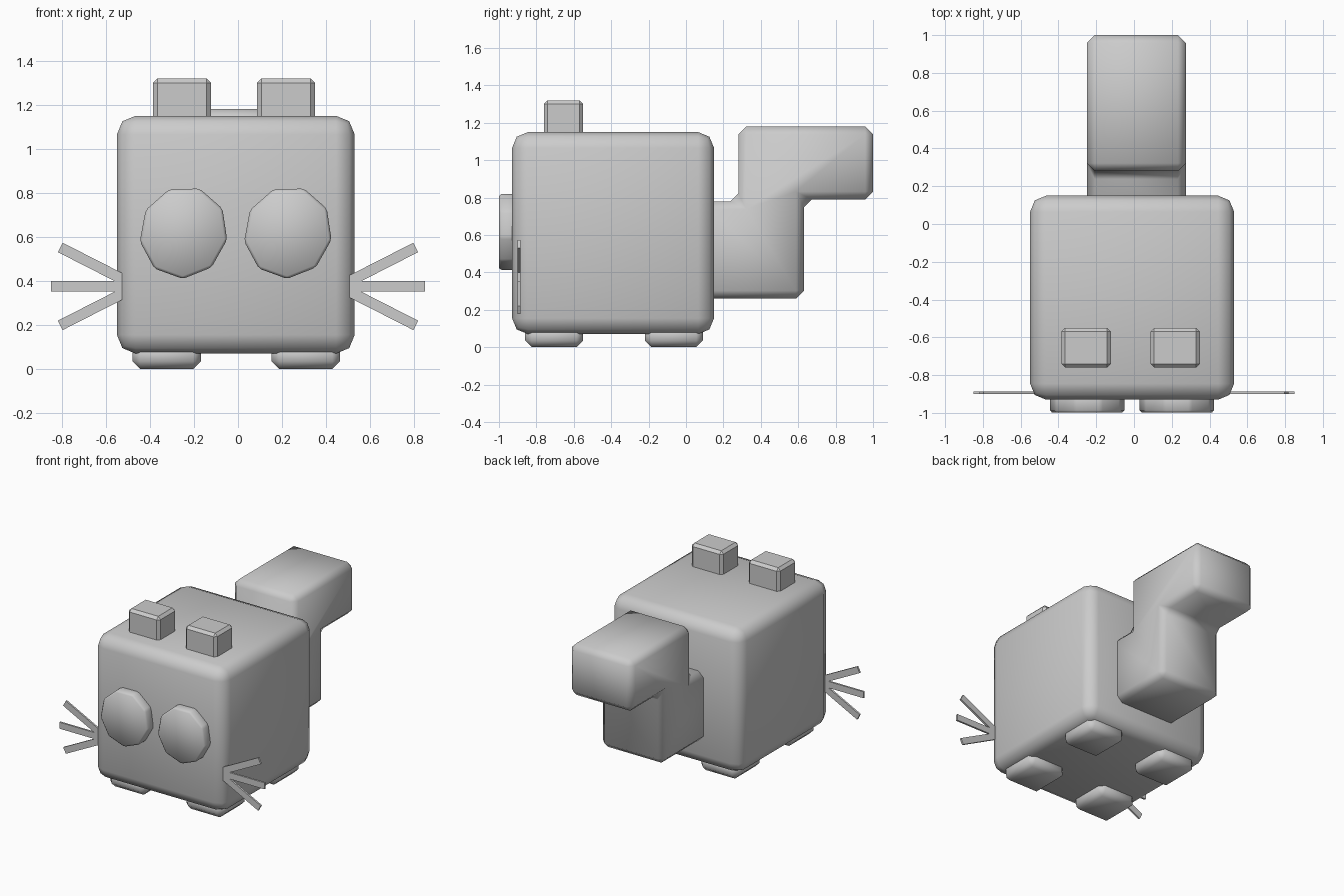
import bpy, bmesh, math
from mathutils import Matrix, Vector

cube = bpy.data.objects.get("Cube")
if cube:
    bpy.data.objects.remove(cube, do_unlink=True)

GREY = (0.6, 0.6, 0.6, 1)
mat = bpy.data.materials.new("plain grey")
mat.use_nodes = True
mat.diffuse_color = GREY
mat.node_tree.nodes["Principled BSDF"].inputs["Base Color"].default_value = GREY


def finish(name, bm, bevel=0, segments=1, smooth=True):
    """Bevel all edges, then turn the bmesh into a named object."""
    if bevel:
        bmesh.ops.bevel(bm, geom=bm.edges[:], offset=bevel, segments=segments,
                        profile=0.5, affect='EDGES')
    bmesh.ops.recalc_face_normals(bm, faces=bm.faces[:])
    for face in bm.faces:
        face.smooth = smooth
    mesh = bpy.data.meshes.new(name)
    bm.to_mesh(mesh)
    bm.free()
    mesh.materials.append(mat)
    obj = bpy.data.objects.new(name, mesh)
    bpy.context.collection.objects.link(obj)
    return obj


def box(name, low, high, turn=None, **options):
    """Box between two corners, optionally turned about its centre."""
    low, high = Vector(low), Vector(high)
    bm = bmesh.new()
    bmesh.ops.create_cube(bm, size=1)
    bmesh.ops.transform(bm, verts=bm.verts[:], matrix=Matrix.LocRotScale(
        (low + high) / 2, turn, high - low))
    return finish(name, bm, **options)


# Body
box("body", (-0.55, -0.93, 0.07), (0.53, 0.15, 1.15), bevel=0.085, segments=2)

# Tail: stepped profile extruded sideways
bm = bmesh.new()
outline = [(0.08, 0.26), (0.63, 0.26), (0.63, 0.79), (1, 0.79),
           (1, 1.18), (0.28, 1.18), (0.28, 0.78), (0.08, 0.78)]
profile = bm.faces.new([bm.verts.new((-0.25, y, z)) for y, z in outline])
side = bmesh.ops.extrude_face_region(bm, geom=[profile])["geom"]
bmesh.ops.translate(bm, vec=(0.525, 0, 0),
                    verts=[v for v in side if isinstance(v, bmesh.types.BMVert)])
finish("tail", bm, bevel=0.042)

for label, s in (("right", -1), ("left", 1)):
    # Ears
    x = -0.018 + s * 0.236
    box(label + "_ear", (x - 0.131, -0.76, 1.1), (x + 0.131, -0.55, 1.32),
        bevel=0.02, smooth=False)

    # Eyes: nine-sided discs with a corner pointing down
    x = -0.01 + s * 0.237
    bm = bmesh.new()
    bmesh.ops.create_cone(bm, cap_ends=True, segments=9, radius1=1, radius2=1, depth=0.11)
    down = min(bm.verts, key=lambda v: (v.co - Vector((0, -1, v.co.z))).length)
    spin = -math.pi / 2 - math.atan2(down.co.y, down.co.x)
    bmesh.ops.transform(bm, verts=bm.verts[:], matrix=Matrix.Translation((x, -0.944, 0.62))
                        @ Matrix.Rotation(math.pi / 2, 4, 'X')
                        @ Matrix.Rotation(spin, 4, 'Z')
                        @ Matrix.Diagonal((0.2, 0.212, 1, 1)))
    # Make sure a corner points down and the size fits exactly
    finish(label + "_eye", bm, bevel=0.012)

    # Feet
    x = -0.008 + s * 0.316
    for end, y in (("front", -0.705), ("back", -0.065)):
        box(f"{end}_{label}_foot", (x - 0.155, y - 0.155, 0), (x + 0.155, y + 0.155, 0.12),
            bevel=0.035)

    # Whiskers: three thin bars fanned out from one point
    for level, angle, reach in (("upper", 27, 0.39), ("middle", 0, 0.39), ("lower", -27, 0.39)):
        a = math.radians(angle)
        middle = Vector((s * (0.46 + math.cos(a) * reach / 2), -0.893,
                         0.375 + math.sin(a) * reach / 2))
        half = Vector((reach / 2, 0.007, 0.024))
        box(f"{level}_{label}_whisker", middle - half, middle + half,
            turn=Matrix.Rotation(-s * a, 3, 'Y').to_quaternion(), smooth=False)
